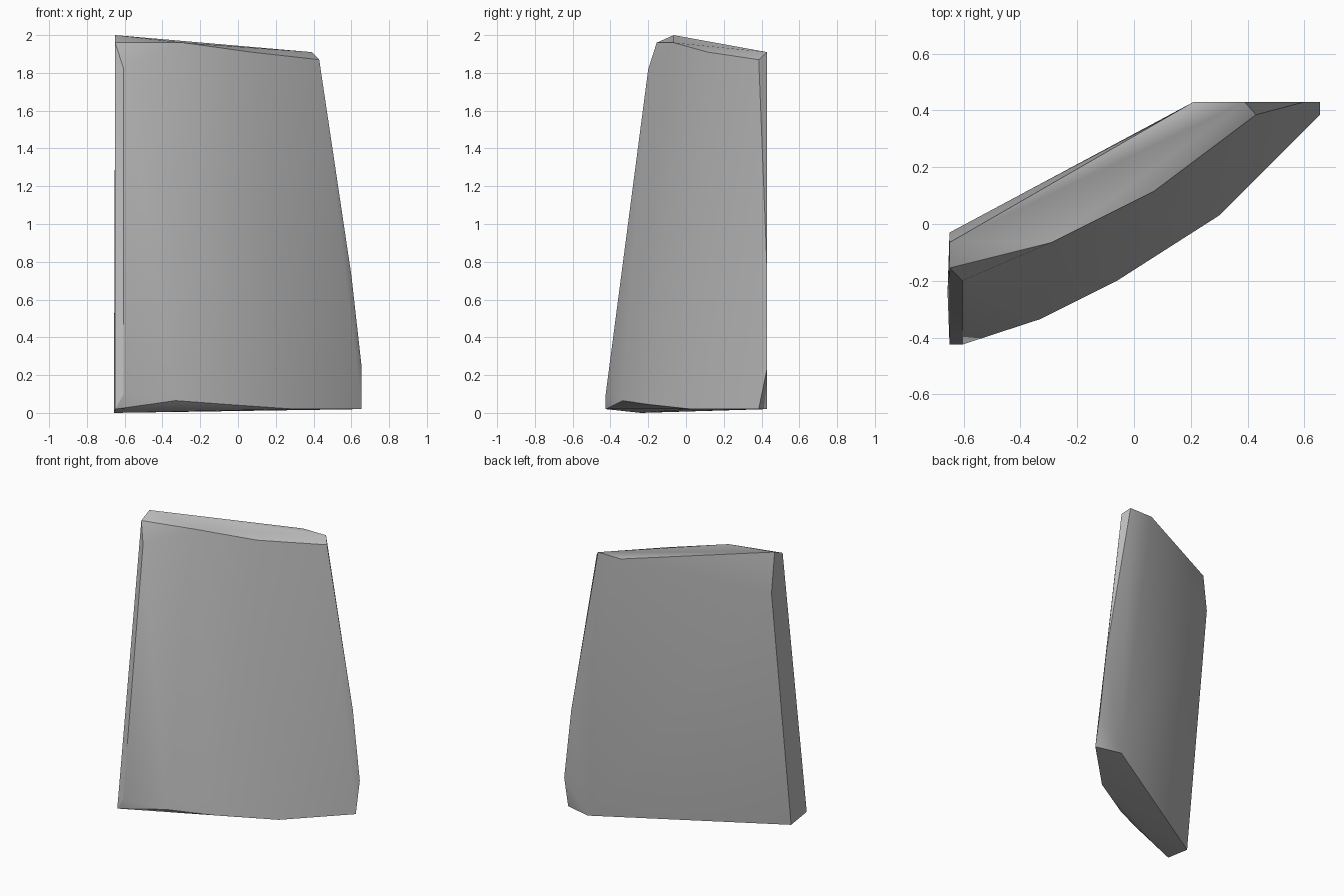
import bpy
import bmesh
import math

default_cube = bpy.data.objects.get("Cube")
if default_cube:
    bpy.data.objects.remove(default_cube, do_unlink=True)


def make_material(name, color):
    material = bpy.data.materials.new(name)
    material.use_nodes = True
    material.diffuse_color = color
    shader = material.node_tree.nodes["Principled BSDF"]
    shader.inputs["Base Color"].default_value = color
    return material


def convex_block(name, outlines, material):
    """Wrap a tight faceted skin around a set of corner outlines."""
    bm = bmesh.new()
    for outline in outlines:
        for corner in outline:
            bm.verts.new(corner)
    hull = bmesh.ops.convex_hull(bm, input=bm.verts[:])
    spare = {e for e in hull["geom_interior"] + hull["geom_unused"]
             if isinstance(e, bmesh.types.BMVert)}
    bmesh.ops.delete(bm, geom=list(spare), context="VERTS")
    bmesh.ops.recalc_face_normals(bm, faces=bm.faces[:])
    mesh = bpy.data.meshes.new(name)
    bm.to_mesh(mesh)
    bm.free()
    mesh.materials.append(material)
    block = bpy.data.objects.new(name, mesh)
    bpy.context.collection.objects.link(block)
    return block


# Curved front: upper and lower rims
front_top = [(-.65, -.155, 1.96), (-.605, -.2, 1.82), (-.29, -.065, 1.96),
             (.07, .115, 1.91), (.43, .385, 1.87)]
front_bottom = [(-.65, -.425, .02), (-.605, -.425, .1), (-.33, -.335, .065),
                (-.06, -.2, .045), (.3, .03, .02), (.655, .385, .02)]

# Flat back edge, running from the crown down to the foot
back_edge = [(.21, .43, 1.91), (.39, .43, 1.91), (.6, .43, .73),
             (.655, .43, .24), (.47, .43, .02)]

# Narrow side: peak, shoulder and lowest foot corner
side_edge = [(-.65, -.065, 2), (-.65, -.03, 1.72), (-.657, -.24, 0)]

stone = make_material("stone grey", (.5, .5, .5, 1))
slab = convex_block("stone_slab",
                    [front_top, front_bottom, back_edge, side_edge], stone)

# Soft shading over shallow facets, crisp chamfers
bpy.ops.object.select_all(action="DESELECT")
slab.select_set(True)
bpy.context.view_layer.objects.active = slab
bpy.ops.object.shade_smooth_by_angle(angle=math.radians(30))
